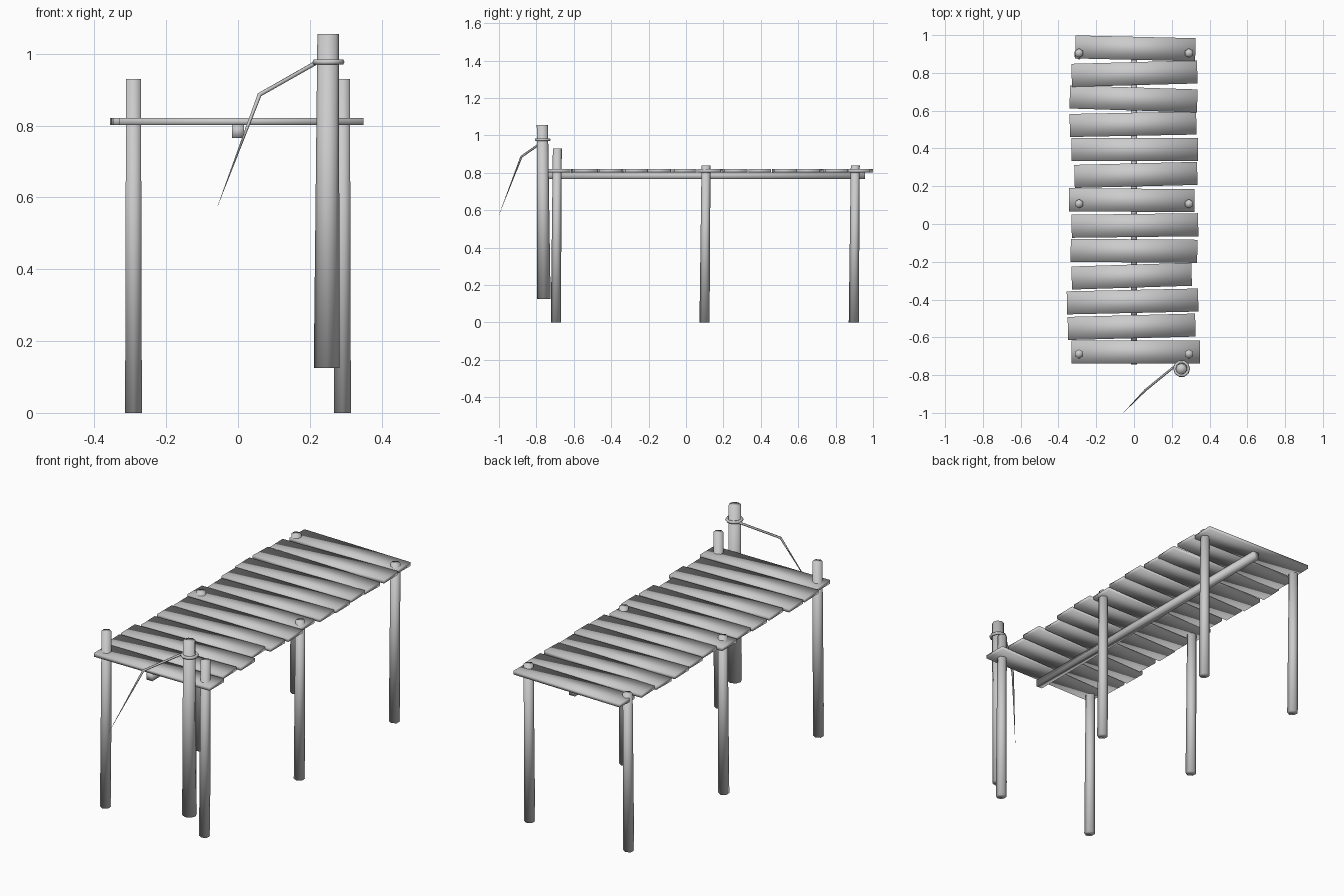
import bpy
from math import atan2, hypot
from mathutils import Vector

# Remove the default cube
cube = bpy.data.objects.get("Cube")
if cube:
    bpy.data.objects.remove(cube, do_unlink=True)

# Single plain colour for all the timber and rope
grey = bpy.data.materials.new("plain_grey")
grey.use_nodes = True
colour = (0.6, 0.6, 0.6, 1)
grey.diffuse_color = colour
grey.node_tree.nodes["Principled BSDF"].inputs["Base Color"].default_value = colour


def finish(name):
    obj = bpy.context.object
    obj.name = name
    obj.data.materials.append(grey)
    bpy.ops.object.shade_smooth()
    return obj


def box(name, centre, size, turn=0):
    bpy.ops.mesh.primitive_cube_add(size=1, location=centre, rotation=(0, 0, turn))
    bpy.context.object.scale = size
    bpy.ops.object.transform_apply(location=False, rotation=False, scale=True)
    return finish(name)


def post(name, sides, foot, head, foot_radius, head_radius):
    """Tapered post whose axis may lean a little from foot to head."""
    foot, head = Vector(foot), Vector(head)
    height = head.z - foot.z
    bpy.ops.mesh.primitive_cone_add(vertices=sides, radius1=foot_radius,
                                    radius2=head_radius, depth=height,
                                    location=(foot + head) / 2)
    lean = (head - foot) / height
    for v in bpy.context.object.data.vertices:
        v.co.x += lean.x * v.co.z
        v.co.y += lean.y * v.co.z
    return finish(name)


# Deck planks, back to front: left end, right end, slight skew
planks = [
    (-.31, .325, -.015), (-.33, .335, .018), (-.34, .335, -.021),
    (-.34, .33, .013), (-.33, .34, 0), (-.315, .335, .016),
    (-.345, .32, -.005), (-.33, .34, .008), (-.335, .335, -.005),
    (-.33, .305, .02), (-.355, .34, .015), (-.35, .325, .018), (-.33, .35, 0),
]
for i, (x0, x1, skew) in enumerate(planks):
    length = x1 - x0
    box(f"deck_plank_{i + 1}", ((x0 + x1) / 2, .93 - .134 * i, .811),
        (hypot(length, skew), .122, .019), atan2(skew, length))

# Beam under the deck
box("centre_beam", (0, .106, .784), (.034, 1.7, .037))

# Supporting posts in pairs; the front pair stands taller
for row, y, top in (("front", -.692, .93), ("middle", .103, .838), ("back", .901, .838)):
    for side, x in (("right", -.291), ("left", .291)):
        post(f"{row}_{side}_post", 6, (x, y - .004, 0), (x, y + .004, top), .027, .024)

# Mooring post with a rope loop
post("mooring_post", 8, (.247, -.76, .125), (.251, -.768, 1.055), .036, .03)
bpy.ops.mesh.primitive_torus_add(location=(.252, -.766, .977), major_radius=.037,
                                 minor_radius=.008, major_segments=10, minor_segments=6)
finish("rope_loop")

# Loose rope end tapering to a point
curve = bpy.data.curves.new("loose_rope", "CURVE")
curve.dimensions = "3D"
curve.bevel_depth = .006
curve.bevel_resolution = 1
curve.use_fill_caps = True
spline = curve.splines.new("POLY")
path = [(.217, -.752, .975, 1), (.06, -.88, .886, 1), (-.057, -1, .575, .05)]
spline.points.add(len(path) - 1)
for point, (x, y, z, thickness) in zip(spline.points, path):
    point.co = (x, y, z, 1)
    point.radius = thickness
rope = bpy.data.objects.new("loose_rope", curve)
bpy.context.collection.objects.link(rope)
bpy.ops.object.select_all(action="DESELECT")
rope.select_set(True)
bpy.context.view_layer.objects.active = rope
bpy.ops.object.convert(target="MESH")
finish("loose_rope")
